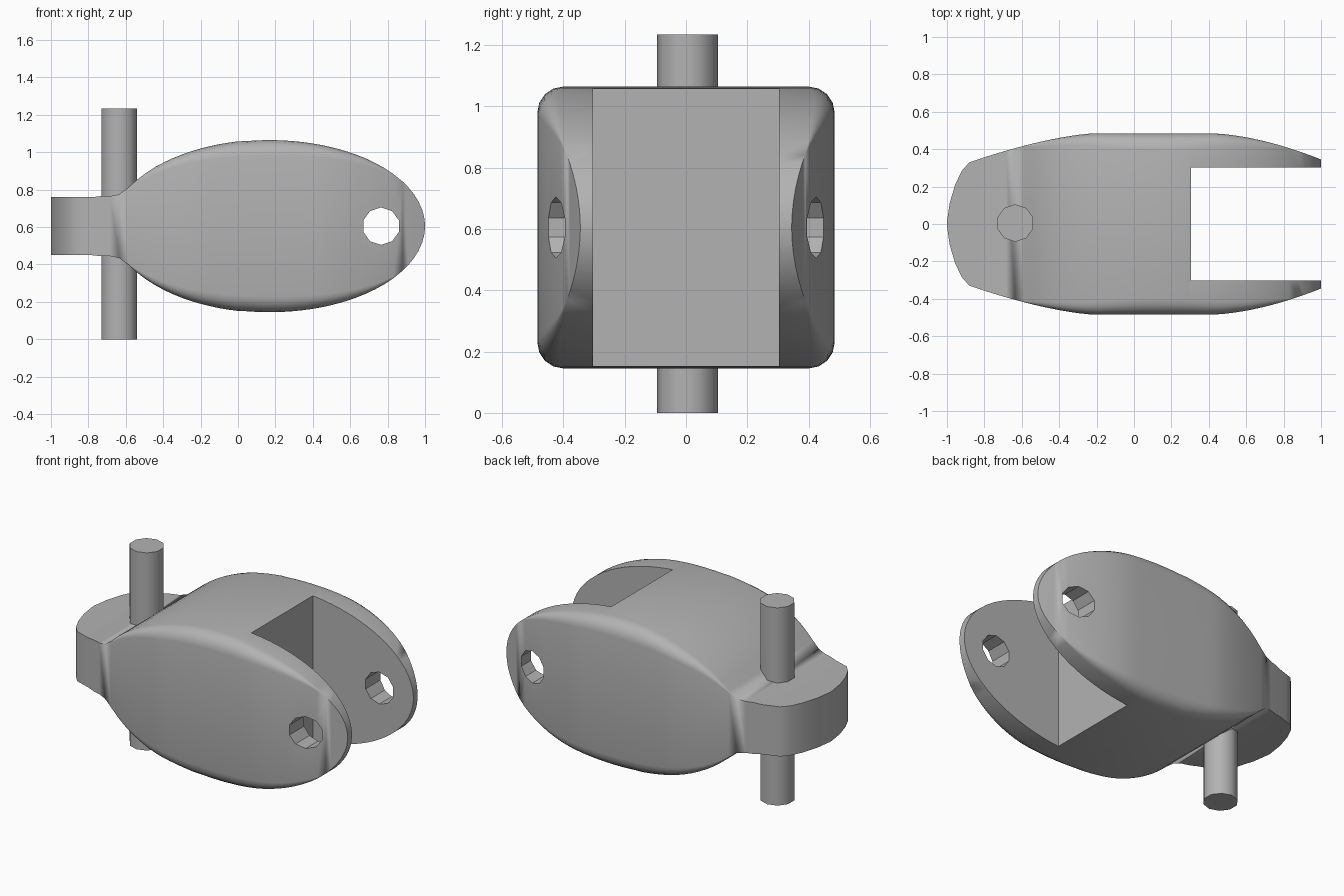
import bpy, bmesh, math
from math import radians, sqrt, cos, sin, pi

cube = bpy.data.objects.get("Cube")
if cube:
    bpy.data.objects.remove(cube, do_unlink=True)

MID_Z = 0.605
grey = bpy.data.materials.new("plain_grey")
grey.use_nodes = True
colour = (0.45, 0.45, 0.45, 1)
grey.diffuse_color = colour
grey.node_tree.nodes["Principled BSDF"].inputs["Base Color"].default_value = colour


def make_object(name, bm):
    bmesh.ops.recalc_face_normals(bm, faces=bm.faces)
    mesh = bpy.data.meshes.new(name)
    bm.to_mesh(mesh)
    bm.free()
    mesh.materials.append(grey)
    obj = bpy.data.objects.new(name, mesh)
    bpy.context.collection.objects.link(obj)
    return obj


def activate(obj):
    bpy.ops.object.select_all(action='DESELECT')
    obj.select_set(True)
    bpy.context.view_layer.objects.active = obj


def rod(name, location, radius, depth, rotation=(0, 0, 0)):
    bpy.ops.mesh.primitive_cylinder_add(vertices=10, radius=radius, depth=depth,
                                        location=location, rotation=rotation)
    obj = bpy.context.object
    obj.name = name
    obj.data.materials.append(grey)
    return obj


# Body outline: half width, half height and corner radius along x
def half_width(x):
    if x > 0.4:
        return 0.485 - 0.14 * ((x - 0.4) / 0.6) ** 1.7
    if x > -0.2:
        return 0.485
    if x >= -0.88:
        return 0.485 - 0.155 * ((-0.2 - x) / 0.68) ** 1.5
    t = (-0.88 - x) / 0.12
    return max(0.33 * max(1 - t ** 1.4, 0) ** 0.6, 0.01)


def half_height(x):
    bulge = 0.46 * sqrt(max(1 - ((x - 0.17) / 0.83) ** 2, 0))
    if x > 0:
        return max(bulge, 0.01)
    neck = 0.155
    blend = 0.06 if x > -0.78 else 0
    return (bulge + neck + sqrt((bulge - neck) ** 2 + blend ** 2)) / 2


def corner_radius(x):
    t = (x + 0.6) / 1.45
    return 0.085 * sin(pi * t) ** 0.8 if 0 < t < 1 else 0


def section(bm, x):
    w, h, r = half_width(x), half_height(x), corner_radius(x)
    ring = []
    for quarter, (sy, sz) in enumerate([(1, 1), (-1, 1), (-1, -1), (1, -1)]):
        for step in range(5):
            a = (quarter + step / 4) * pi / 2
            y = sy * (w - r) + r * cos(a)
            z = sz * (h - r) + r * sin(a)
            ring.append(bm.verts.new((x, y, MID_Z + z)))
    return ring


# Lofted body
stations = [-1, -0.985, -0.955, -0.92]
stations += [-0.88 + 1.76 * i / 36 for i in range(37)]
stations += [0.91, 0.94, 0.965, 0.985, 0.995, 1]
bm = bmesh.new()
rings = [section(bm, x) for x in stations]
for a, b in zip(rings, rings[1:]):
    for i in range(len(a)):
        j = (i + 1) % len(a)
        bm.faces.new((a[i], a[j], b[j], b[i]))
bm.faces.new(rings[0])
bm.faces.new(rings[-1])
bmesh.ops.remove_doubles(bm, verts=bm.verts, dist=0.0005)
body = make_object("fork_body", bm)

# Fork slot and cross hole
bpy.ops.mesh.primitive_cube_add(size=1, location=(0.805, 0, MID_Z))
slot = bpy.context.object
slot.name = "slot_cutter"
slot.scale = (1, 0.606, 2)
hole = rod("hole_cutter", (0.765, 0, MID_Z), 0.1, 2, (radians(90), 0, 0))
for cutter in (slot, hole):
    cutter.hide_render = True
    activate(body)
    mod = body.modifiers.new(cutter.name, 'BOOLEAN')
    mod.operation = 'DIFFERENCE'
    mod.solver = 'EXACT'
    mod.object = cutter
    bpy.ops.object.modifier_apply(modifier=mod.name)
    bpy.data.objects.remove(cutter, do_unlink=True)
activate(body)
bpy.ops.object.shade_smooth_by_angle(angle=radians(30))

# Vertical pin through the neck
pin = rod("vertical_pin", (-0.635, 0.005, 0.6175), 0.1, 1.235)
activate(pin)
bpy.ops.object.shade_smooth_by_angle(angle=radians(40))
